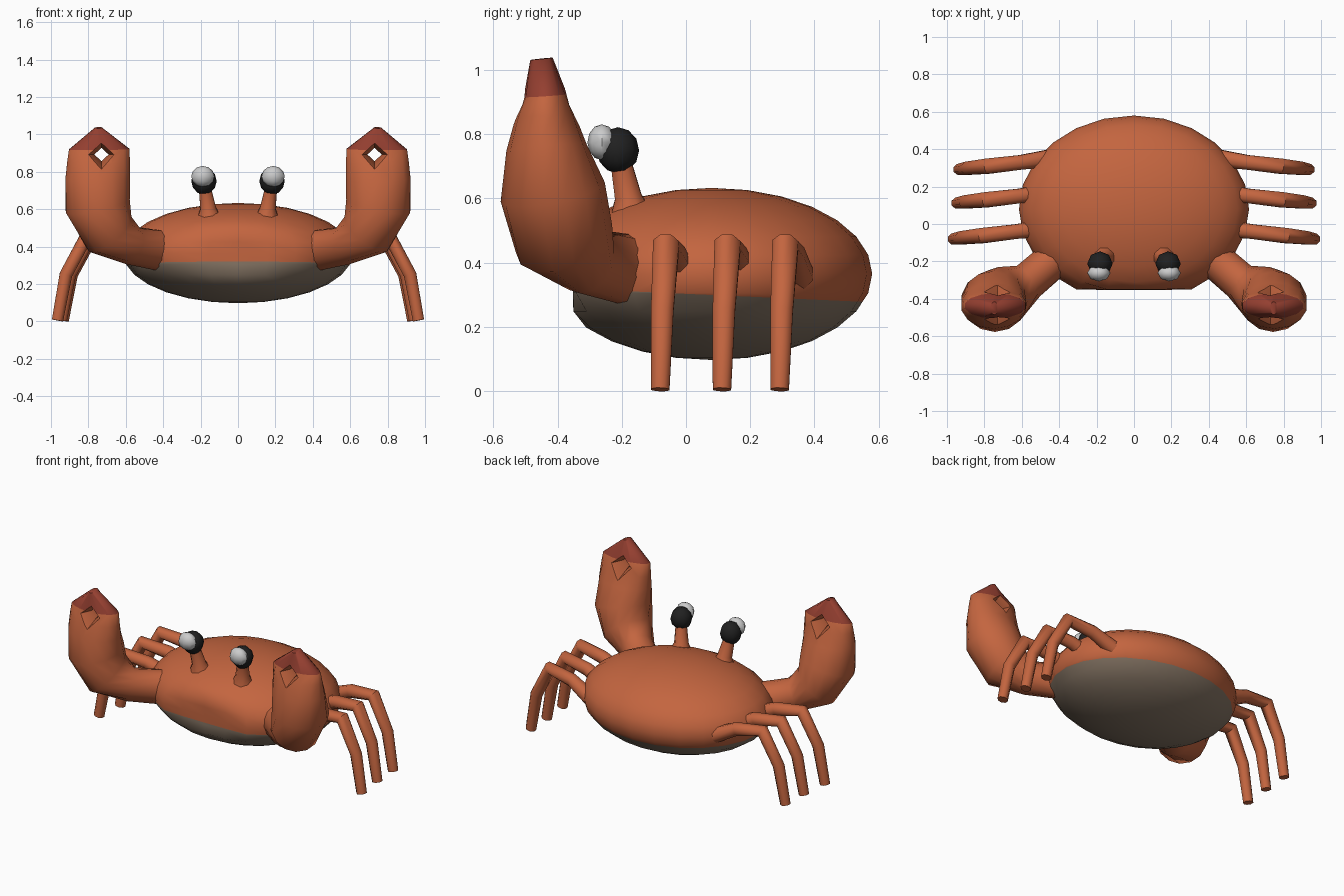
import bpy, bmesh, math
from mathutils import Vector

if "Cube" in bpy.data.objects:
    bpy.data.objects.remove(bpy.data.objects["Cube"])


def mat(name, c):
    m = bpy.data.materials.new(name)
    m.diffuse_color = (*c, 1)
    m.use_nodes = True
    m.node_tree.nodes["Principled BSDF"].inputs["Base Color"].default_value = m.diffuse_color
    return m


ORANGE = mat("shell_orange", (0.55, 0.13, 0.05))
RED = mat("claw_red", (0.30, 0.05, 0.03))
BELLY = mat("belly_tan", (0.24, 0.18, 0.13))
BLACK = mat("eye_black", (0.015, 0.015, 0.015))
WHITE = mat("eye_white", (0.65, 0.65, 0.65))


def finish(bm, name, mats, angle=50):
    bmesh.ops.recalc_face_normals(bm, faces=bm.faces)
    me = bpy.data.meshes.new(name)
    bm.to_mesh(me)
    bm.free()
    for m in mats:
        me.materials.append(m)
    ob = bpy.data.objects.new(name, me)
    bpy.context.collection.objects.link(ob)
    smooth(ob, angle)
    return ob


def smooth(ob, angle=50):
    bpy.ops.object.select_all(action='DESELECT')
    ob.select_set(True)
    bpy.context.view_layer.objects.active = ob
    bpy.ops.object.shade_smooth_by_angle(angle=math.radians(angle))


def tube(rings, sides, side=1):
    """Loft elliptical rings (x, y, z, radius_u, radius_v) along their path."""
    bm = bmesh.new()
    cs = [Vector(r[:3]) for r in rings]
    loops = []
    for i, r in enumerate(rings):
        t = (cs[min(i + 1, len(cs) - 1)] - cs[max(i - 1, 0)]).normalized()
        u = Vector((0, 1, 0)).cross(t).normalized()
        v = t.cross(u)
        loop = []
        for k in range(sides):
            a = math.tau * (k + 0.5) / sides
            p = cs[i] + u * (r[3] * math.cos(a)) + v * (r[4] * math.sin(a))
            loop.append(bm.verts.new((p.x * side, p.y, p.z)))
        loops.append(loop)
    for a, b in zip(loops, loops[1:]):
        for k in range(sides):
            n = (k + 1) % sides
            bm.faces.new((a[k], a[n], b[n], b[k]))
    bm.faces.new(loops[0])
    bm.faces.new(loops[-1])
    return bm


# body: ellipsoid with a flattened front, tan underside
bm = bmesh.new()
bmesh.ops.create_uvsphere(bm, u_segments=24, v_segments=14, radius=1)
for v in bm.verts:
    x, y, z = v.co
    v.co = (x * 0.615, 0.08 + max(y * 0.5, -0.43 - 0.02 * (-y - 0.86)),
            0.365 + z * 0.268)
n = Vector((0, 0.045, 1))
p = Vector((0, 0, 0.303))
bmesh.ops.bisect_plane(bm, geom=bm.verts[:] + bm.edges[:] + bm.faces[:],
                       plane_co=p, plane_no=n)
for f in bm.faces:
    f.material_index = int((f.calc_center_median() - p).dot(n) < 0)
finish(bm, "body", [ORANGE, BELLY])


def eyeball(name, c, r, m):
    bm = bmesh.new()
    bmesh.ops.create_uvsphere(bm, u_segments=8, v_segments=6, radius=1)
    for v in bm.verts:
        v.co = Vector(c) + Vector([a * b for a, b in zip(v.co, r)])
    finish(bm, name, [m])


def claw(s, tag):
    rings = [(0.43, -0.19, 0.38, 0.11, 0.10), (0.57, -0.31, 0.405, 0.105, 0.105),
             (0.69, -0.38, 0.475, 0.15, 0.16), (0.75, -0.415, 0.62, 0.178, 0.165),
             (0.75, -0.435, 0.76, 0.177, 0.125), (0.745, -0.437, 0.85, 0.172, 0.095),
             (0.742, -0.438, 0.92, 0.166, 0.068), (0.747, -0.45, 1.035, 0.02, 0.035)]
    bm = tube(rings, 14, s)
    for f in bm.faces:
        f.material_index = int(f.calc_center_median().z > 0.93)
    ob = finish(bm, "claw_" + tag, [ORANGE, RED])
    # funnel-shaped gap between the pincers
    bm = bmesh.new()
    loops = []
    for y, r in ((-0.60, 0.11), (-0.44, 0.038), (-0.28, 0.11)):
        loops.append([bm.verts.new((s * (0.73 + r * dx), y, 0.892 + r * dz * 0.95))
                      for dx, dz in ((1, 0), (0, 1), (-1, 0), (0, -1))])
    for a, b in zip(loops, loops[1:]):
        for k in range(4):
            bm.faces.new((a[k], a[(k + 1) % 4], b[(k + 1) % 4], b[k]))
    bm.faces.new(loops[0])
    bm.faces.new(loops[-1])
    cut = finish(bm, "claw_gap_cutter", [ORANGE, RED])
    cut.hide_render = True
    mod = ob.modifiers.new("gap", 'BOOLEAN')
    mod.operation = 'DIFFERENCE'
    mod.solver = 'EXACT'
    mod.object = cut
    bpy.context.view_layer.objects.active = ob
    bpy.ops.object.modifier_apply(modifier="gap")
    bpy.data.objects.remove(cut)
    smooth(ob)


for s, tag in ((1, "right"), (-1, "left")):
    # eyes on flared stalks
    finish(tube([(0.155, -0.17, 0.54, 0.075, 0.075), (0.16, -0.18, 0.605, 0.045, 0.045),
                 (0.175, -0.2, 0.70, 0.036, 0.036)], 8, s), "eye_stalk_" + tag, [ORANGE])
    eyeball("eye_" + tag, (s * 0.182, -0.212, 0.75), (0.068, 0.066, 0.072), BLACK)
    eyeball("eye_highlight_" + tag, (s * 0.188, -0.262, 0.775), (0.062, 0.045, 0.056), WHITE)
    claw(s, tag)
    # three walking legs
    for i, (base, tip, out) in enumerate(((-0.02, -0.08, 0.965), (0.17, 0.112, 0.945),
                                          (0.35, 0.292, 0.935))):
        path = [(0.46, 0, 0.36, 0.05, 0.05), (out - 0.33, 0.35, 0.43, 0.042, 0.042),
                (out - 0.155, 0.7, 0.455, 0.042, 0.044), (out - 0.045, 0.9, 0.25, 0.037, 0.038),
                (out, 1, 0.005, 0.033, 0.031)]
        rings = [(x, base + (tip - base) * t, z, a, b) for x, t, z, a, b in path]
        finish(tube(rings, 8, s), f"leg_{i + 1}_{tag}", [ORANGE])
